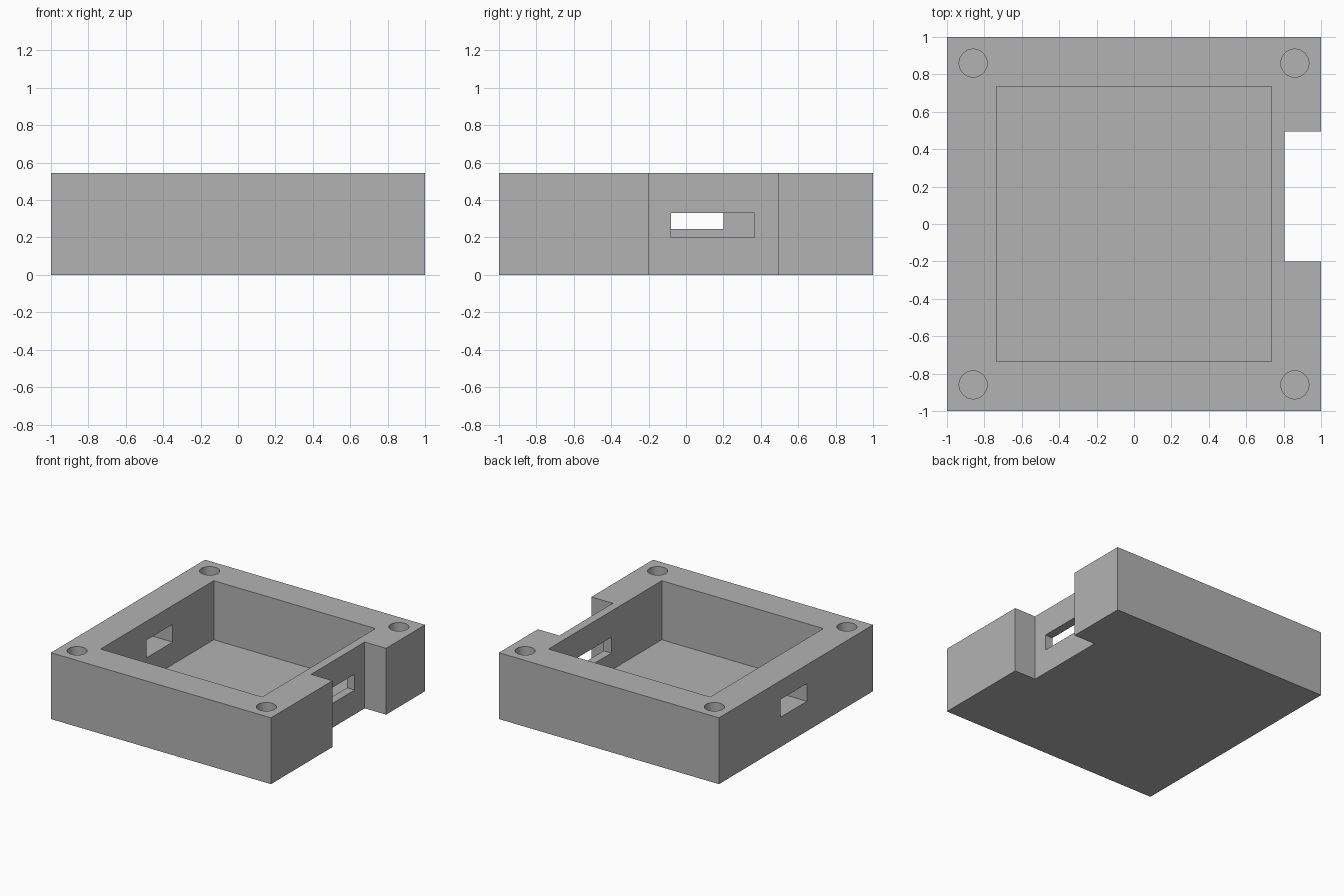
import bpy

# Remove the default cube
default = bpy.data.objects.get("Cube")
if default:
    bpy.data.objects.remove(default, do_unlink=True)

HEIGHT = 0.545
FLOOR = 0.06

# Single plain grey finish
grey = bpy.data.materials.new("plain_grey")
grey.use_nodes = True
colour = (0.45, 0.45, 0.45, 1)
grey.diffuse_color = colour
grey.node_tree.nodes["Principled BSDF"].inputs["Base Color"].default_value = colour


def block(name, low, high):
    """Box spanning two opposite corners."""
    centre = [(a + b) / 2 for a, b in zip(low, high)]
    bpy.ops.mesh.primitive_cube_add(size=1, location=centre)
    obj = bpy.context.object
    obj.name = name
    obj.scale = [b - a for a, b in zip(low, high)]
    bpy.ops.object.transform_apply(location=True, rotation=False, scale=True)
    obj.data.materials.append(grey)
    return obj


def screw_hole(x, y, bottom=0.2, top=HEIGHT + 0.1):
    bpy.ops.mesh.primitive_cylinder_add(
        vertices=48, radius=0.075, depth=top - bottom,
        location=(x, y, (top + bottom) / 2))
    obj = bpy.context.object
    obj.name = "screw_hole_cutter"
    obj.data.materials.append(grey)
    return obj


# Solid body of the open case
case = block("case_body", (-1, -1, 0), (1, 1, HEIGHT))

# Cavity, side notch and the two port openings
cutters = [
    block("cavity_cutter", (-0.735, -0.735, FLOOR), (0.735, 0.735, 1)),
    block("notch_cutter", (0.805, -0.2, -0.5), (1.5, 0.495, 1)),
    block("wide_port_cutter", (0.6, -0.08, 0.2), (0.9, 0.365, 0.33)),
    block("small_port_cutter", (-1.2, -0.14, 0.245), (-0.6, 0.2, 0.39)),
]

# Blind screw holes in the corners
cutters += [screw_hole(x, y) for x in (-0.86, 0.86) for y in (-0.86, 0.86)]

bpy.ops.object.select_all(action="DESELECT")
case.select_set(True)
bpy.context.view_layer.objects.active = case
for cutter in cutters:
    cutter.hide_render = True
    cut = case.modifiers.new(cutter.name, "BOOLEAN")
    cut.operation = "DIFFERENCE"
    cut.solver = "EXACT"
    cut.object = cutter
    bpy.ops.object.modifier_apply(modifier=cut.name)

for cutter in cutters:
    bpy.data.objects.remove(cutter, do_unlink=True)

# Smooth hole walls, sharp edges elsewhere
bpy.ops.object.shade_smooth_by_angle()
